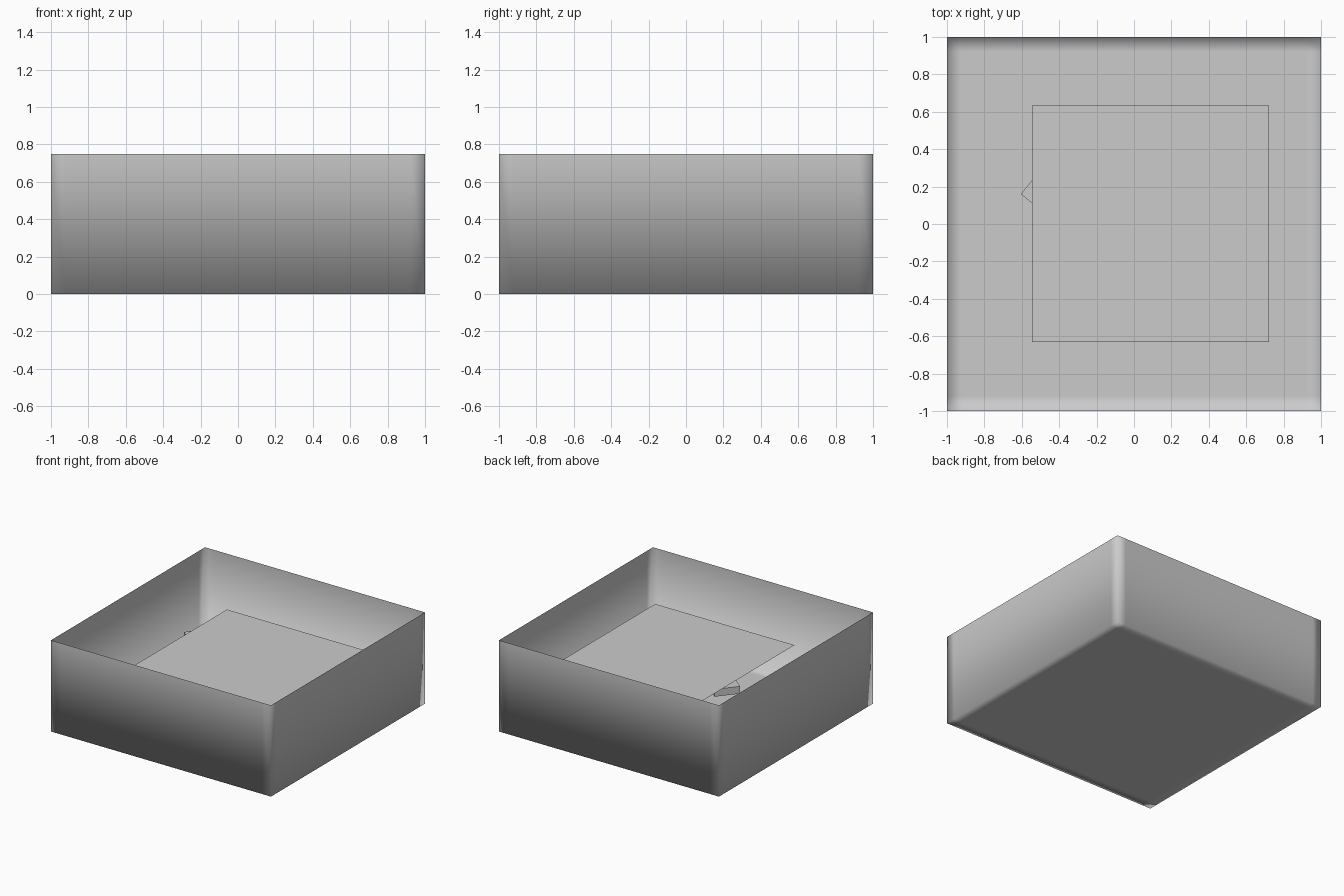
import bpy, bmesh, math
from mathutils import Matrix, Vector

if "Cube" in bpy.data.objects:
    bpy.data.objects.remove(bpy.data.objects["Cube"])


def make_object(name, bm, smooth=False):
    mesh = bpy.data.meshes.new(name)
    for f in bm.faces:
        f.smooth = smooth
    bm.to_mesh(mesh)
    bm.free()
    obj = bpy.data.objects.new(name, mesh)
    bpy.context.collection.objects.link(obj)
    return obj


# Open tray: single-sheet walls and floor, with support loops near the corners
bm = bmesh.new()
bmesh.ops.create_cube(bm, size=1, matrix=Matrix.Translation((0, 0, 0.375))
                      @ Matrix.Diagonal((2, 2, 0.75, 1)))
bm.normal_update()
bmesh.ops.delete(bm, geom=[f for f in bm.faces if f.normal.z > 0.9],
                 context='FACES_ONLY')
for axis in (Vector((1, 0, 0)), Vector((0, 1, 0))):
    for side in (-1, 1):
        bmesh.ops.bisect_plane(bm, geom=bm.verts[:] + bm.edges[:] + bm.faces[:],
                               plane_co=axis * side * 0.92, plane_no=axis)
make_object("open_tray", bm, smooth=True)

# Thin square panel hanging inside the tray
bm = bmesh.new()
bmesh.ops.create_grid(bm, x_segments=1, y_segments=1, size=0.6325)
panel = make_object("inner_panel", bm)
panel.location = (0.088, 0.002, 0.5)

# Small turned slab under the panel, one corner poking out
bm = bmesh.new()
bmesh.ops.create_cube(bm, size=1, matrix=Matrix.Translation((0.1, 0.1, 0))
                      @ Matrix.Diagonal((0.2, 0.2, 0.06, 1)))
slab = make_object("hidden_slab", bm)
slab.location = (-0.605, 0.16, 0.45)
slab.rotation_euler = (0, 0, math.radians(-39))
